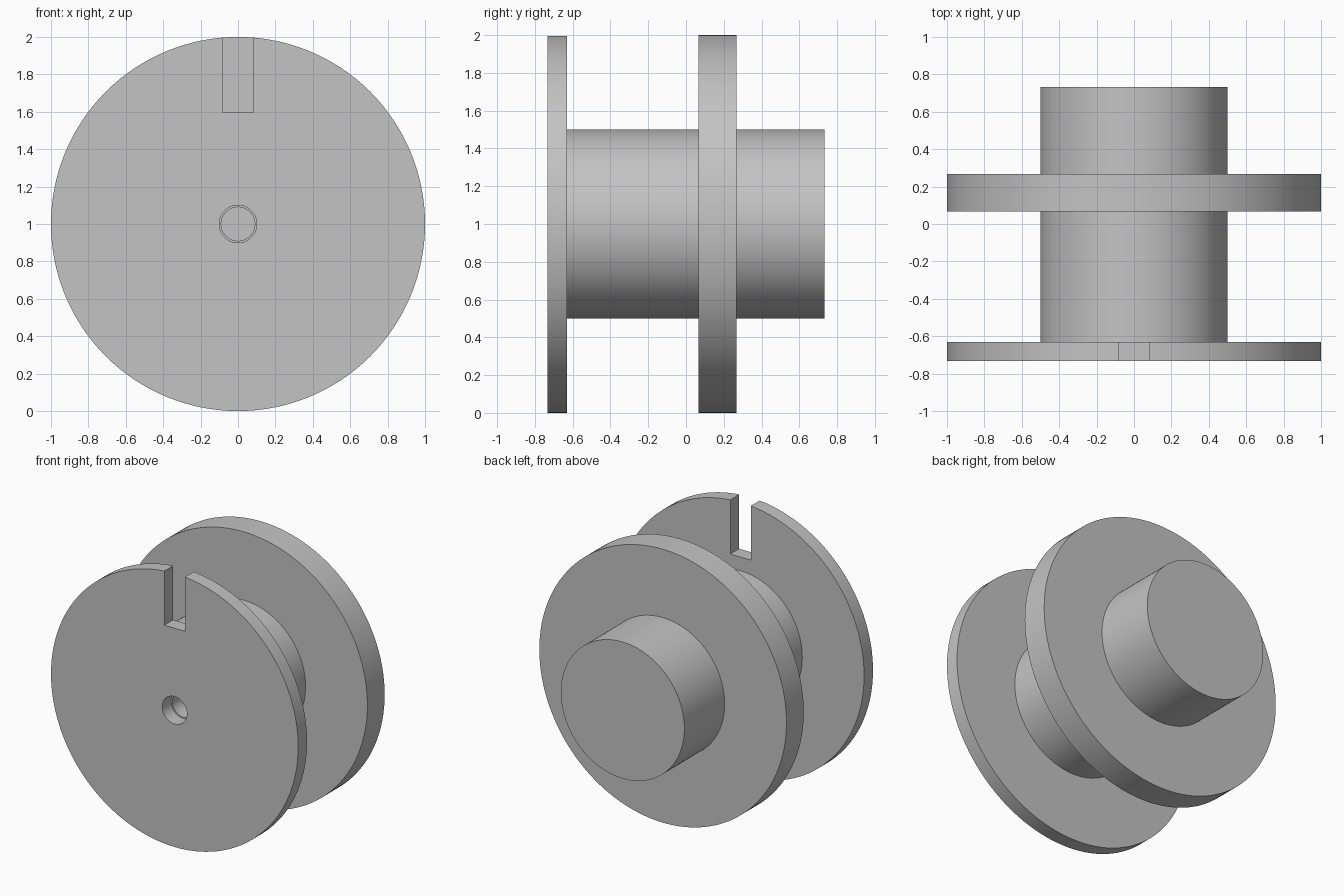
import bpy, bmesh, math
from mathutils import Matrix, Vector

cube = bpy.data.objects.get("Cube")
if cube:
    bpy.data.objects.remove(cube, do_unlink=True)

grey = bpy.data.materials.new("plain grey")
grey.use_nodes = True
COLOUR = (0.55, 0.55, 0.55, 1)
grey.diffuse_color = COLOUR
grey.node_tree.nodes["Principled BSDF"].inputs["Base Color"].default_value = COLOUR

AXIS_HEIGHT = 1.0
FRONT, DISC_BACK = -0.733, -0.63
FLANGE_FRONT, FLANGE_BACK, BACK = 0.067, 0.267, 0.733
SEGMENTS = 128


def finish(name, bm):
    bmesh.ops.recalc_face_normals(bm, faces=bm.faces)
    mesh = bpy.data.meshes.new(name)
    bm.to_mesh(mesh)
    bm.free()
    mesh.materials.append(grey)
    obj = bpy.data.objects.new(name, mesh)
    bpy.context.collection.objects.link(obj)
    return obj


def lathe(name, profile):
    """Turn (radius, y) points around the horizontal axis."""
    bm = bmesh.new()
    verts = [bm.verts.new((r, y, AXIS_HEIGHT)) for r, y in profile]
    edges = [bm.edges.new(pair) for pair in zip(verts, verts[1:])]
    bmesh.ops.spin(bm, geom=verts + edges, cent=(0, 0, AXIS_HEIGHT),
                   axis=(0, 1, 0), angle=math.tau, steps=SEGMENTS)
    bmesh.ops.remove_doubles(bm, verts=bm.verts, dist=1e-4)
    return finish(name, bm)


# Turned spool: stepped blind bore, slotted disc, hub, flange and rear stub
spool = lathe("spool", [
    (0, FLANGE_FRONT), (0.09, FLANGE_FRONT), (0.09, DISC_BACK),
    (0.1, DISC_BACK), (0.1, FRONT), (1, FRONT), (1, DISC_BACK),
    (0.5, DISC_BACK), (0.5, FLANGE_FRONT), (1, FLANGE_FRONT),
    (1, FLANGE_BACK), (0.5, FLANGE_BACK), (0.5, BACK), (0, BACK),
])

# Rectangular notch through the rim of the front disc
bm = bmesh.new()
bmesh.ops.create_cube(bm, size=1, matrix=Matrix.LocRotScale(
    Vector((0, -0.7, 1.9)), None, Vector((0.166, 0.5, 0.6))))
cutter = finish("notch_cutter", bm)
cutter.hide_render = True
cutter.hide_viewport = True

notch = spool.modifiers.new("notch", "BOOLEAN")
notch.operation = "DIFFERENCE"
notch.solver = "EXACT"
notch.object = cutter

# Apply the cut, then smooth the round walls and keep the rims sharp
bpy.context.view_layer.update()
bpy.ops.object.select_all(action="DESELECT")
bpy.context.view_layer.objects.active = spool
spool.select_set(True)
bpy.ops.object.modifier_apply(modifier=notch.name)
bpy.data.objects.remove(cutter, do_unlink=True)
bpy.ops.object.shade_smooth_by_angle(angle=math.radians(30))
